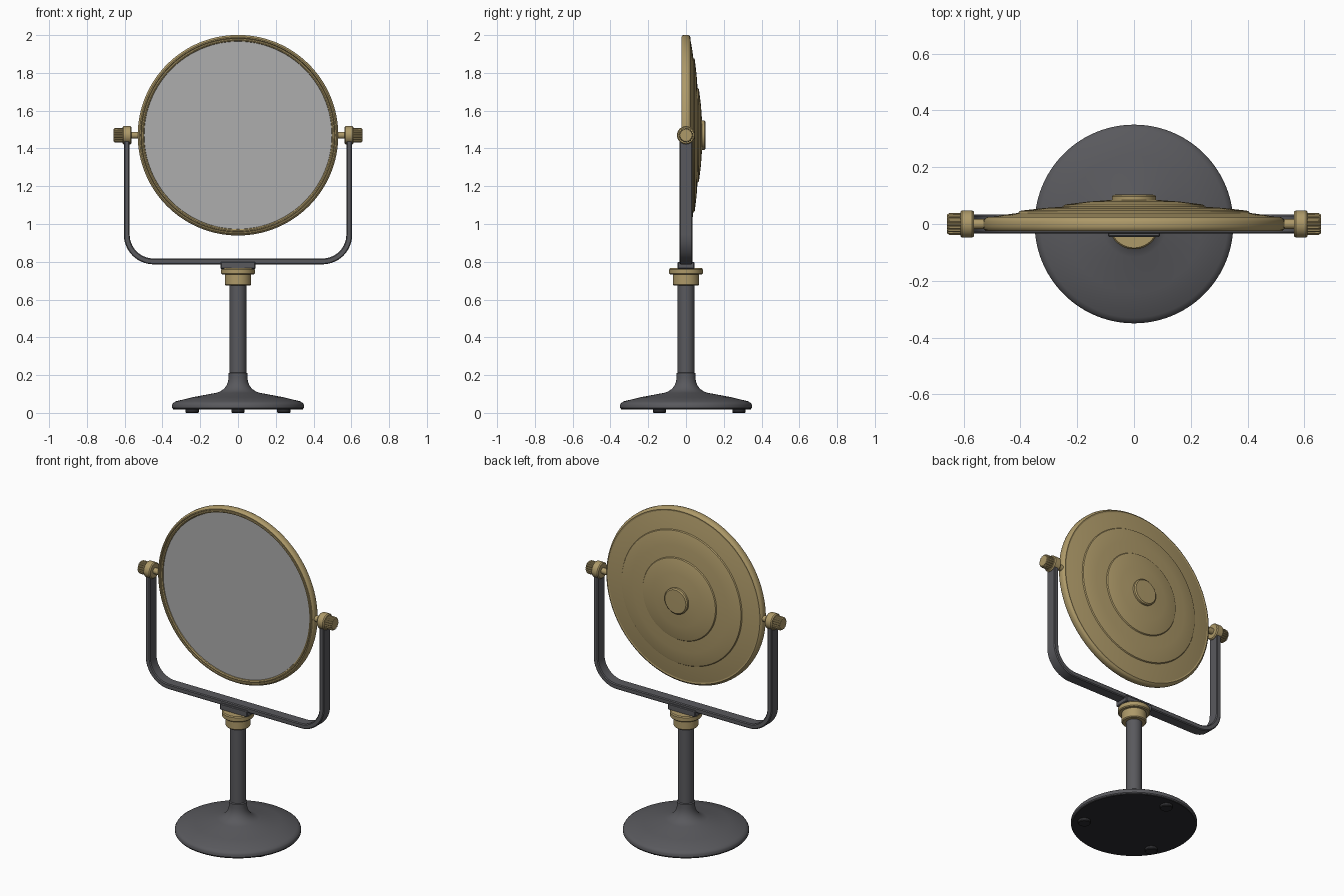
import bpy, bmesh
from math import sin, cos, pi, radians
from mathutils import Vector

if "Cube" in bpy.data.objects:
    bpy.data.objects.remove(bpy.data.objects["Cube"])


def material(name, rgb):
    m = bpy.data.materials.new(name)
    m.diffuse_color = (*rgb, 1)
    m.use_nodes = True
    m.node_tree.nodes["Principled BSDF"].inputs["Base Color"].default_value = m.diffuse_color
    return m


BRASS = material("brass", (0.42, 0.32, 0.14))
IRON = material("dark_iron", (0.10, 0.10, 0.11))
RUBBER = material("black_felt", (0.025, 0.025, 0.028))
GLASS = material("mirror_glass", (0.42, 0.42, 0.42))


def finish(name, bm, mat, angle=35):
    bmesh.ops.remove_doubles(bm, verts=bm.verts, dist=1e-6)
    bmesh.ops.recalc_face_normals(bm, faces=bm.faces)
    me = bpy.data.meshes.new(name)
    bm.to_mesh(me)
    bm.free()
    ob = bpy.data.objects.new(name, me)
    bpy.context.collection.objects.link(ob)
    me.materials.append(mat)
    bpy.ops.object.select_all(action='DESELECT')
    ob.select_set(True)
    bpy.context.view_layer.objects.active = ob
    bpy.ops.object.shade_smooth_by_angle(angle=radians(angle))
    return ob


def lathe(name, profile, mat, axis='Z', at=(0, 0, 0), n=64, closed=False, ridge=0):
    """Revolve (radius, height) points; ridge pulls in alternate pairs of columns."""
    bm = bmesh.new()
    at = Vector(at)
    cols = []
    for i in range(n):
        a = 2 * pi * i / n
        k = 1 - ridge * (i % 4 < 2)
        col = []
        for r, h in profile:
            c, s = r * k * cos(a), r * k * sin(a)
            p = {'Z': (c, s, h), 'Y': (c, h, s), 'X': (h, c, s)}[axis]
            col.append(bm.verts.new(at + Vector(p)))
        cols.append(col)
    m = len(profile)
    for i in range(n):
        a, b = cols[i], cols[(i + 1) % n]
        for j in range(m if closed else m - 1):
            k = (j + 1) % m
            if profile[j][0] == 0:
                bm.faces.new((a[j], a[k], b[k]))
            elif profile[k][0] == 0:
                bm.faces.new((a[j], a[k], b[j]))
            else:
                bm.faces.new((a[j], a[k], b[k], b[j]))
    return finish(name, bm, mat)


# Base, stem and feet
lathe("base_underside", [(0, 0.018), (0.343, 0.018), (0.343, 0.03), (0, 0.03)], RUBBER, n=96)
fillet = [(0.13 - 0.08 * sin(t), 0.185 - 0.08 * cos(t))
          for t in [radians(10 + 16 * i) for i in range(6)]]
lathe("base", [(0, 0.022), (0.345, 0.022), (0.35, 0.027), (0.35, 0.042), (0.345, 0.051),
               (0.33, 0.061), (0.24, 0.083)] + fillet +
      [(0.05, 0.21), (0.044, 0.214), (0, 0.214)], IRON, n=96)
lathe("stem", [(0, 0.15), (0.044, 0.15), (0.044, 0.70), (0, 0.70)], IRON)
for i in range(3):
    a = radians(90 + 120 * i)
    lathe("foot", [(0, 0), (0.032, 0), (0.035, 0.004), (0.035, 0.022), (0, 0.022)],
          RUBBER, at=(0.28 * cos(a), 0.28 * sin(a), 0), n=32)

# Brass swivel collar
lathe("swivel_collar", [(0, 0.674), (0.064, 0.674), (0.069, 0.679), (0.069, 0.732), (0.084, 0.732),
                        (0.089, 0.737), (0.089, 0.76), (0.084, 0.766), (0, 0.766)], BRASS)

# Mounting block under the yoke
bm = bmesh.new()
bmesh.ops.create_cube(bm, size=1)
bmesh.ops.scale(bm, vec=(0.184, 0.09, 0.038), verts=bm.verts)
bmesh.ops.translate(bm, vec=(0, 0, 0.781), verts=bm.verts)
bmesh.ops.bevel(bm, geom=bm.edges[:], offset=0.004, segments=1, affect='EDGES')
finish("yoke_block", bm, IRON, 25)

# U-shaped yoke: chamfered flat bar swept along a rounded path
X, Z, R = 0.589, 0.802, 0.142
half = [(X, 1.45, 0)] + [(X - R + R * cos(t), Z + R - R * sin(t), t)
                         for t in [pi / 2 * i / 14 for i in range(15)]]
path = [(x, z, cos(t), -sin(t)) for x, z, t in half]
path += [(-x, z, -nx, nz) for x, z, nx, nz in reversed(path)]
w, t, c = 0.034, 0.0155, 0.005
section = [(-w + c, -t), (w - c, -t), (w, -t + c), (w, t - c),
           (w - c, t), (-w + c, t), (-w, t - c), (-w, -t + c)]
bm = bmesh.new()
rings = [[bm.verts.new((x + nx * d, y, z + nz * d)) for y, d in section]
         for x, z, nx, nz in path]
for a, b in zip(rings, rings[1:]):
    for j in range(8):
        bm.faces.new((a[j], a[(j + 1) % 8], b[(j + 1) % 8], b[j]))
bm.faces.new(rings[0])
bm.faces.new(rings[-1])
finish("yoke", bm, IRON, 25)

# Pivots: pin, barrel and ridged knob on both sides
C = (0, 0, 1.47)
for s, side in ((1, "right"), (-1, "left")):
    def pivot(name, prof, **kw):
        lathe(side + name, [(r, s * h) for r, h in prof], BRASS, 'X', C, **kw)
    pivot("_pivot_pin", [(0, 0.51), (0.018, 0.51), (0.018, 0.58), (0, 0.58)], n=32)
    pivot("_pivot_barrel", [(0, 0.564), (0.043, 0.564), (0.048, 0.57), (0.048, 0.606),
                            (0.043, 0.612), (0, 0.612)], n=48)
    pivot("_knob", [(0, 0.605), (0.039, 0.605), (0.039, 0.65), (0.034, 0.658), (0, 0.658)],
          n=72, ridge=0.1)

# Mirror head: rim, glass and stepped back
lathe("mirror_rim", [(0.496, -0.012), (0.498, -0.02), (0.504, -0.024), (0.51, -0.023),
                     (0.512, -0.019), (0.515, -0.025), (0.521, -0.025), (0.528, -0.019),
                     (0.531, -0.009), (0.531, 0.01), (0.527, 0.018), (0.518, 0.024),
                     (0.496, 0.02)], BRASS, 'Y', C, 128, closed=True)
lathe("mirror_glass", [(0, -0.014), (0.5, -0.014), (0.5, 0.0), (0, 0.0)], GLASS, 'Y', C, 128)
lathe("mirror_back", [(0, 0.005), (0.52, 0.005), (0.522, 0.02), (0.46, 0.032), (0.408, 0.039),
                      (0.404, 0.045), (0.398, 0.047), (0.32, 0.056), (0.25, 0.061),
                      (0.246, 0.067), (0.24, 0.069), (0.16, 0.079), (0.078, 0.085),
                      (0.078, 0.097), (0.071, 0.103), (0, 0.104)], BRASS, 'Y', C, 128)
